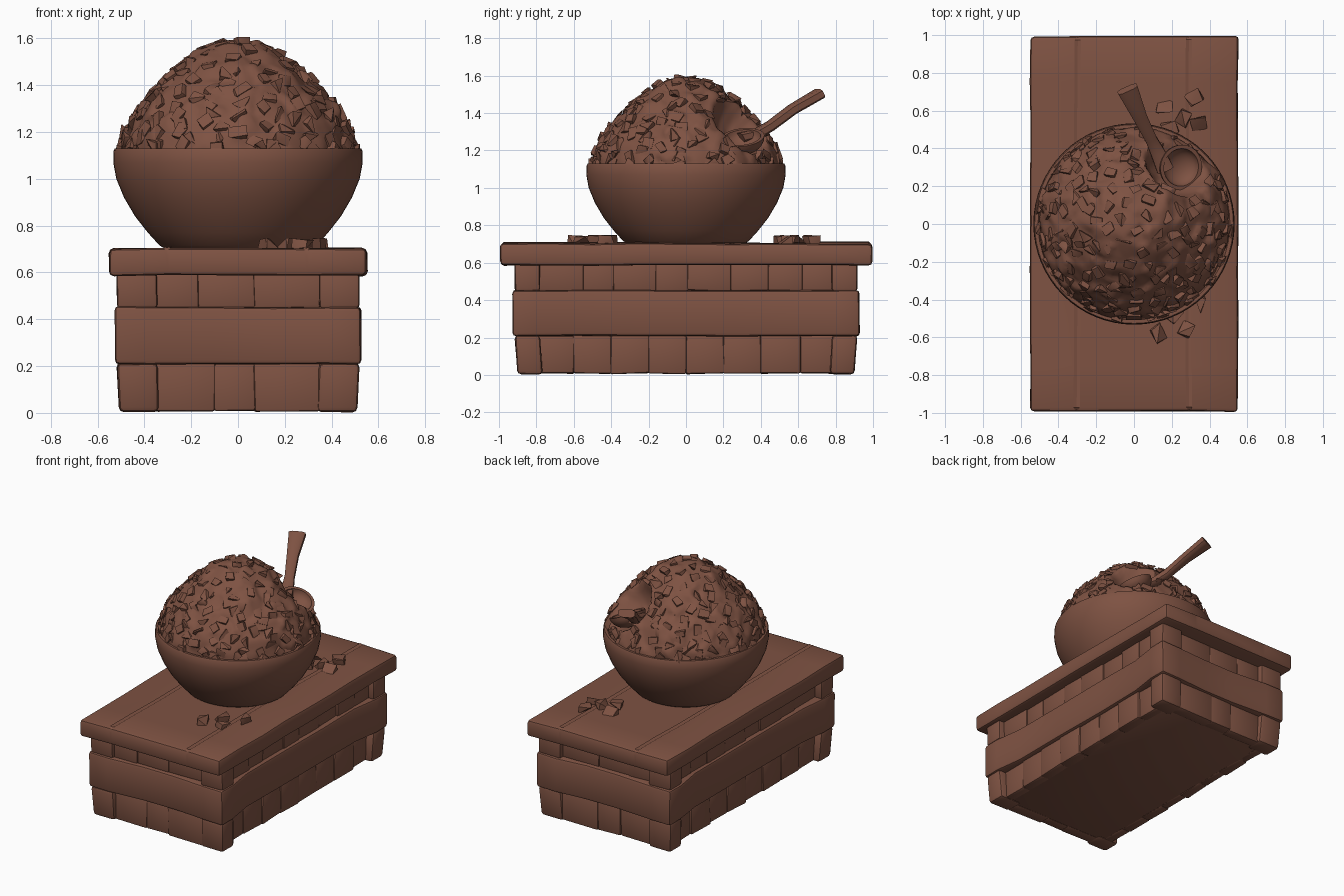
import bpy, bmesh, math, random
from mathutils import Vector, Matrix, noise

if "Cube" in bpy.data.objects:
    bpy.data.objects.remove(bpy.data.objects["Cube"])

random.seed(7)
brown = bpy.data.materials.new("clay brown")
brown.diffuse_color = (0.21, 0.085, 0.055, 1)
brown.use_nodes = True
brown.node_tree.nodes["Principled BSDF"].inputs["Base Color"].default_value = brown.diffuse_color


def finish(bm, name, angle=35):
    """Smooth shading with sharp edges kept, then make the object."""
    bmesh.ops.recalc_face_normals(bm, faces=bm.faces)
    for f in bm.faces:
        f.smooth = True
    for e in bm.edges:
        e.smooth = len(e.link_faces) == 2 and e.calc_face_angle(0) < math.radians(angle)
    me = bpy.data.meshes.new(name)
    bm.to_mesh(me)
    bm.free()
    me.materials.append(brown)
    ob = bpy.data.objects.new(name, me)
    bpy.context.collection.objects.link(ob)
    return ob


def block(name, lo, hi, jit=0.006, bevel=0.012, cuts_x=(), cuts_y=(), shape=None):
    """Worn, rounded block between two corners."""
    bm = bmesh.new()
    lo, hi = Vector(lo), Vector(hi)
    size, mid = hi - lo, (lo + hi) / 2
    bmesh.ops.create_cube(bm, size=1, matrix=Matrix.Translation(mid) @ Matrix.Diagonal((*size, 1)))
    for axis, cuts in (((1, 0, 0), cuts_x), ((0, 1, 0), cuts_y)):
        for c in cuts:
            bmesh.ops.bisect_plane(bm, geom=bm.verts[:] + bm.edges[:] + bm.faces[:],
                                   plane_co=Vector(axis) * c, plane_no=axis)
    for v in bm.verts:
        if shape:
            shape(v.co)
        v.co += noise.noise_vector(v.co * 4 + mid * 9) * jit
    bmesh.ops.recalc_face_normals(bm, faces=bm.faces)
    edges = [e for e in bm.edges if e.calc_face_angle(0) > 1.15]
    bmesh.ops.bevel(bm, geom=edges, offset=bevel, segments=2, profile=0.5, affect='EDGES')
    return finish(bm, name, 30)


def chunk(bm, loc, rot, size):
    """Irregular convex chip added to a shared mesh."""
    m = Matrix.Translation(loc) @ rot.to_4x4() @ Matrix.Diagonal((*size, 1))
    pts = []
    for i in range(12):
        p = Vector([random.choice((-1, 1)) * random.uniform(0.3, 0.5) for _ in range(3)])
        pts.append(bm.verts.new(m @ p))
    res = bmesh.ops.convex_hull(bm, input=pts)
    junk = set(res["geom_interior"]) | set(res["geom_unused"])
    bmesh.ops.delete(bm, geom=[v for v in junk if isinstance(v, bmesh.types.BMVert)], context='VERTS')


def lathe(name, profile, seg=64, matrix=None):
    bm = bmesh.new()
    rings = []
    for r, z in profile:
        if r < 1e-5:
            rings.append([bm.verts.new((0, 0, z))] * seg)
        else:
            rings.append([bm.verts.new((r * math.cos(2 * math.pi * i / seg),
                                        r * math.sin(2 * math.pi * i / seg), z)) for i in range(seg)])
    for a, b in zip(rings, rings[1:]):
        for i in range(seg):
            j = (i + 1) % seg
            bm.faces.new(list(dict.fromkeys((a[i], a[j], b[j], b[i]))))
    if matrix:
        bm.transform(matrix)
    return finish(bm, name, 40)


# Table top: worn slab with two grooves between the planks
def grooves(co):
    if co.z > 0.65 and min(abs(co.x + 0.302), abs(co.x - 0.29)) < 0.002:
        co.z -= 0.005


block("table_top", (-0.55, -0.993, 0.587), (0.55, 0.993, 0.703), 0.008, 0.02,
      cuts_x=(-0.309, -0.302, -0.295, 0.283, 0.29, 0.297),
      cuts_y=(-0.75, -0.5, -0.25, 0, 0.25, 0.5, 0.75), shape=grooves)

# Solid core of the base
block("base_core", (-0.445, -0.85, 0.012), (0.445, 0.85, 0.6), 0)


# Middle band wrapping the base, hollowed between the corners
def hollow(co):
    if abs(co.x) < 0.3:
        co.y *= 0.98
    if abs(co.y) < 0.7:
        co.x *= 0.945


block("middle_band", (-0.526, -0.926, 0.207), (0.526, 0.926, 0.453), 0.006, 0.018,
      cuts_x=(-0.38, -0.1, 0.15, 0.38), cuts_y=(-0.8, -0.6, -0.2, 0.25, 0.6, 0.8), shape=hollow)


# Corner posts, above and below the band
def taper(co):
    if co.z < 0.1:
        co.x *= 0.98
        co.y *= 0.985


for sx in (-1, 1):
    for sy in (-1, 1):
        xs, ys = sorted((sx * 0.345, sx * 0.518)), sorted((sy * 0.78, sy * 0.915))
        block("foot", (xs[0], ys[0], 0.003), (xs[1], ys[1], 0.213), 0.004, 0.02, shape=taper)
        block("upper_corner_stone", (xs[0], ys[0], 0.448), (xs[1], ys[1], 0.6), 0.005, 0.014)

# Brick courses between the corners
rows = ((0.008, 0.212, (-0.35, -0.1, 0.07, 0.35), (-0.79, -0.6, -0.4, -0.2, 0.0, 0.2, 0.4, 0.61, 0.79)),
        (0.449, 0.6, (-0.35, -0.17, 0.07, 0.35), (-0.79, -0.55, -0.39, -0.16, 0.01, 0.24, 0.44, 0.62, 0.79)))
for z0, z1, fx, sy in rows:
    for s in (-1, 1):
        for a, b in zip(fx, fx[1:]):
            ys = sorted((s * 0.8, s * random.uniform(0.875, 0.895)))
            block("end_brick", (a - 0.003, ys[0], z0), (b + 0.003, ys[1], z1), 0.008, 0.011)
        for a, b in zip(sy, sy[1:]):
            xs = sorted((s * 0.4, s * random.uniform(0.462, 0.482)))
            block("side_brick", (xs[0], a - 0.003, z0), (xs[1], b + 0.003, z1), 0.008, 0.011)

# Bowl
lathe("bowl", [(0, 0.695), (0.3, 0.695), (0.335, 0.715), (0.385, 0.77), (0.44, 0.84), (0.487, 0.92),
               (0.52, 1.0), (0.533, 1.07), (0.531, 1.12), (0.526, 1.13), (0.508, 1.13),
               (0.5, 1.115), (0.49, 1.08), (0, 1.08)])

# Heaped food: near-spherical mound with a scooped hollow
centre = Vector((0, 0, 1.08))
scoop, scoop_r = Vector((0.25, 0.33, 0.285)), 0.185


def mound_radius(d):
    r = 0.463 + 0.045 * (2 * d.z * d.z - 1) ** 2
    b = d.dot(scoop)
    disc = b * b - scoop.length_squared + scoop_r ** 2
    if disc > 0:
        return min(r, b - math.sqrt(disc)), True
    return r, False


bm = bmesh.new()
bmesh.ops.create_icosphere(bm, subdivisions=6, radius=1)
for v in bm.verts:
    d = v.co.normalized()
    r, inside = mound_radius(d)
    if d.z < -0.05:
        r = 0.45
    # tilted flakes: each noise cell leans its own way
    cell = noise.voronoi(d * 4.5)[1][0] / 4.5
    tilt = noise.noise_vector(cell * 31.7)
    flake = max(-0.02, min(0.024, (d - cell).dot(tilt) * 0.22 + 0.012 * noise.noise(cell * 57.3)))
    v.co = centre + d * (r + flake * (0.3 if inside else 1) + 0.006 * noise.noise(d * 8))
    v.co.z = max(v.co.z, 1.06)
for _ in range(2):
    bmesh.ops.smooth_vert(bm, verts=bm.verts, factor=0.4, use_axis_x=True, use_axis_y=True, use_axis_z=True)
finish(bm, "food_mound", 38)

# Chips scattered on the mound, thicker near the rim
bm = bmesh.new()
n = 210
for i in range(n):
    z = 0.08 + 0.92 * ((i + 0.5) / n) ** 1.4
    a = i * 2.39996 + random.uniform(-0.15, 0.15)
    s = math.sqrt(1 - z * z)
    d = Vector((s * math.cos(a), s * math.sin(a), z))
    r, inside = mound_radius(d)
    if inside:
        continue
    rot = d.to_track_quat('Z', 'Y').to_matrix() @ Matrix.Rotation(random.uniform(0, 6.28), 3, 'Z') \
        @ Matrix.Rotation(random.uniform(-0.4, 0.4), 3, 'X')
    chunk(bm, centre + d * (r + random.uniform(-0.008, 0.004)), rot,
          (random.uniform(0.06, 0.085), random.uniform(0.045, 0.065), 0.036))
finish(bm, "food_chips", 40)

# Crumbs fallen on the table
for x, y in ((0.16, 0.62), (0.32, 0.67), (0.34, 0.53), (0.19, 0.51), (0.26, 0.56),
             (0.13, -0.58), (0.28, -0.55), (0.34, -0.42), (0.21, -0.48)):
    bm = bmesh.new()
    chunk(bm, Vector((x, y, 0.722)), Matrix.Rotation(random.uniform(0, 3), 3, 'Z'), (0.095, 0.075, 0.052))
    finish(bm, "crumb", 30)

# Spoon bowl: shallow cup tipped outwards
cup = [(math.sin(t * math.pi / 12), -math.cos(t * math.pi / 12)) for t in range(7)]
profile = [(r * 0.12, z * 0.09) for r, z in cup] + [(r * 0.1, z * 0.065) for r, z in reversed(cup)]
lathe("spoon_bowl", profile, 32, Matrix.Translation((0.25, 0.3, 1.27))
      @ Matrix.Rotation(math.radians(24), 4, 'Y') @ Matrix.Rotation(math.radians(6), 4, 'X'))

# Spoon handle: flat bar widening to its end
path = [((0.165, 0.29, 1.27), 0.09), ((0.125, 0.38, 1.29), 0.075), ((0.09, 0.45, 1.33), 0.062),
        ((0.03, 0.57, 1.42), 0.075), ((-0.035, 0.715, 1.505), 0.11)]
bm = bmesh.new()
side = Vector((0.91, 0.41, 0))
up = Vector((0.2, -0.45, 0.87)).normalized()
outline = ((-1, -0.6), (-0.6, -1), (0.6, -1), (1, -0.6), (1, 0.6), (0.6, 1), (-0.6, 1), (-1, 0.6))
rings = []
for p, w in path:
    rings.append([bm.verts.new(Vector(p) + side * w / 2 * a + up * 0.027 * b) for a, b in outline])
for a, b in zip(rings, rings[1:]):
    for i in range(8):
        bm.faces.new((a[i], a[(i + 1) % 8], b[(i + 1) % 8], b[i]))
bm.faces.new(rings[0])
bm.faces.new(rings[-1])
finish(bm, "spoon_handle", 50)
